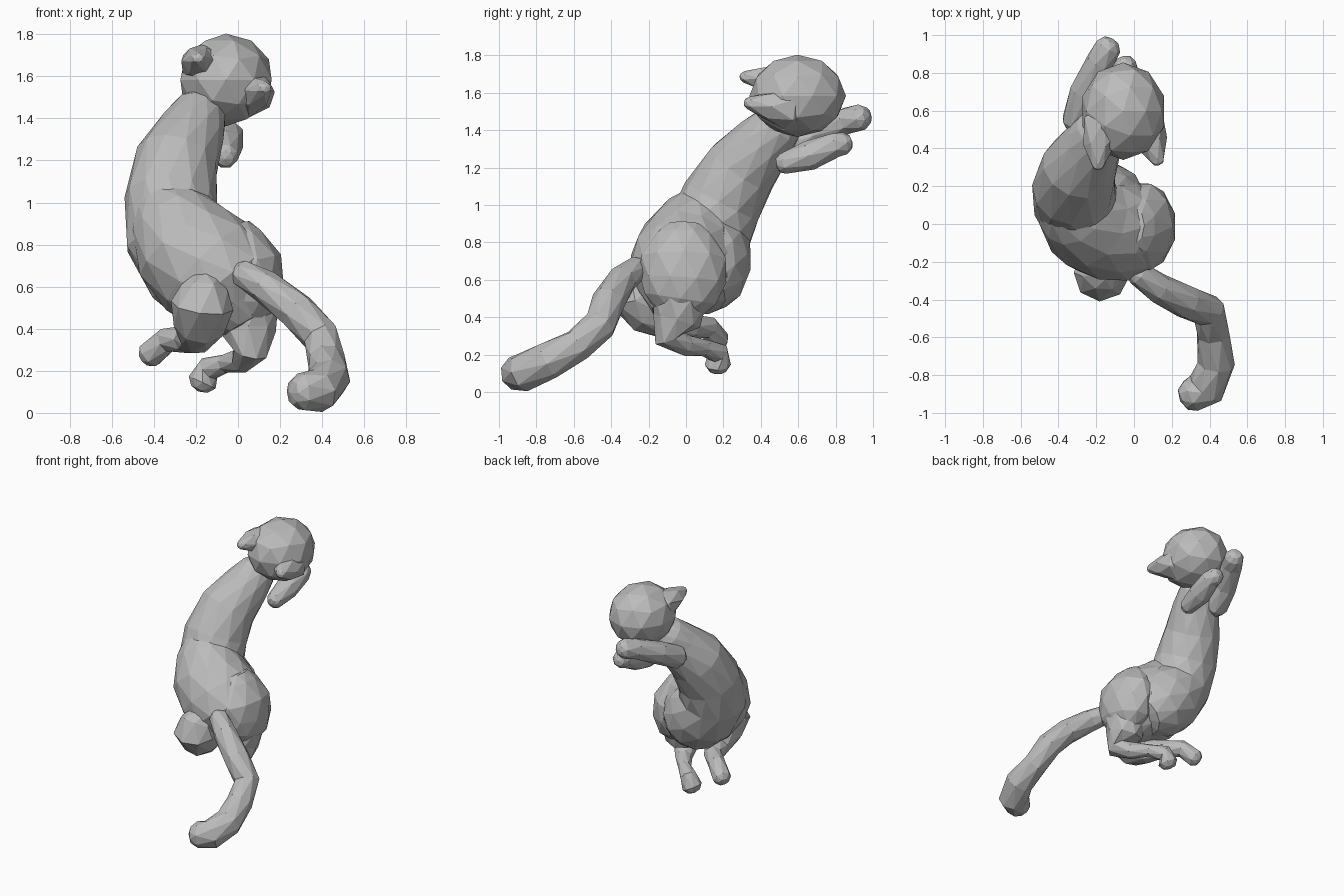
import bpy, bmesh, math
from mathutils import Vector, Matrix

cube = bpy.data.objects.get("Cube")
if cube:
    bpy.data.objects.remove(cube, do_unlink=True)

grey = bpy.data.materials.new("plain grey")
grey.use_nodes = True
grey.diffuse_color = (0.5, 0.5, 0.5, 1)
bsdf = next(n for n in grey.node_tree.nodes if n.type == 'BSDF_PRINCIPLED')
bsdf.inputs["Base Color"].default_value = (0.5, 0.5, 0.5, 1)


def finish(name, bm):
    bmesh.ops.recalc_face_normals(bm, faces=bm.faces)
    mesh = bpy.data.meshes.new(name)
    bm.to_mesh(mesh)
    bm.free()
    mesh.materials.append(grey)
    ob = bpy.data.objects.new(name, mesh)
    bpy.context.collection.objects.link(ob)
    return ob


def limb(name, path, sides=8, flat=1.0):
    """Faceted tube through (x, y, z, radius) points, with rounded ends."""
    pts = [Vector(p[:3]) for p in path]
    rad = [p[3] for p in path]
    n = len(pts)
    tang = [(pts[min(i + 1, n - 1)] - pts[max(i - 1, 0)]).normalized() for i in range(n)]
    # Carry one frame along the path so the rings do not twist
    across = tang[0].orthogonal().normalized()
    if abs(tang[0].x) < 0.9:
        across = (Vector((1, 0, 0)) - tang[0] * tang[0].x).normalized()
    frames = [(pts[0] - tang[0] * rad[0] * 0.5, tang[0], across, rad[0] * 0.65)]
    for i in range(n):
        if i:
            across = tang[i - 1].rotation_difference(tang[i]) @ across
        frames.append((pts[i], tang[i], across, rad[i]))
    frames.append((pts[-1] + tang[-1] * rad[-1] * 0.5, tang[-1], across, rad[-1] * 0.65))

    bm = bmesh.new()
    rings = []
    for k, (c, t, a, r) in enumerate(frames):
        b = t.cross(a)
        ring = []
        for s in range(sides):
            ang = math.tau * (s + 0.5 * (k % 2)) / sides
            ring.append(bm.verts.new(c + a * r * math.cos(ang) + b * r * flat * math.sin(ang)))
        rings.append(ring)
    # Staggered rings joined by triangles
    for k in range(len(rings) - 1):
        p, q = rings[k], rings[k + 1]
        for s in range(sides):
            e = (s + 1) % sides
            if k % 2 == 0:
                bm.faces.new((p[s], p[e], q[s]))
                bm.faces.new((p[e], q[e], q[s]))
            else:
                bm.faces.new((p[s], q[e], q[s]))
                bm.faces.new((p[s], p[e], q[e]))
    # Shallow points close both ends
    for ring, c, t, r in ((rings[0], frames[0][0], -tang[0], rad[0]),
                          (rings[-1], frames[-1][0], tang[-1], rad[-1])):
        tip = bm.verts.new(c + t * r * 0.18)
        for s in range(sides):
            bm.faces.new((ring[s], ring[(s + 1) % sides], tip))
    return finish(name, bm)


# Head: faceted ball
bm = bmesh.new()
bmesh.ops.create_icosphere(bm, subdivisions=2, radius=1)
bm.transform(Matrix.Translation((-0.057, 0.597, 1.583))
             @ Matrix.Diagonal((0.228, 0.258, 0.22, 1)))
finish("head", bm)

# Ears: broad at the base, swept back
limb("right_ear", [(-0.16, 0.53, 1.655, 0.12), (-0.19, 0.41, 1.675, 0.08),
                   (-0.19, 0.31, 1.685, 0.036)], 6, 0.85)
limb("left_ear", [(0.05, 0.54, 1.515, 0.125), (0.095, 0.43, 1.53, 0.085),
                  (0.125, 0.335, 1.545, 0.038)], 6, 0.9)

# Body
limb("torso", [(-0.18, 0.5, 1.43, 0.13), (-0.22, 0.42, 1.34, 0.16), (-0.29, 0.3, 1.2, 0.2),
               (-0.32, 0.19, 1.02, 0.22), (-0.31, 0.12, 0.85, 0.235),
               (-0.21, 0.1, 0.7, 0.25), (-0.11, 0.08, 0.6, 0.23)], 12)
limb("hips", [(-0.33, 0.08, 0.94, 0.2), (-0.25, 0.025, 0.8, 0.265), (-0.14, -0.015, 0.69, 0.285),
              (-0.05, -0.04, 0.6, 0.27), (0.0, -0.05, 0.51, 0.19)], 12)
limb("left_haunch", [(0.0, -0.01, 0.83, 0.12), (0.04, -0.015, 0.71, 0.17),
                     (0.06, -0.015, 0.6, 0.165), (0.06, -0.03, 0.5, 0.145)], 10, 1.4)

# Hind legs, tucked forward under the body
limb("left_hind_leg", [(0.05, -0.03, 0.5, 0.15), (0.05, -0.05, 0.38, 0.13),
                       (0.06, -0.09, 0.29, 0.085), (0.02, 0.0, 0.25, 0.06),
                       (-0.06, 0.1, 0.235, 0.045), (-0.14, 0.17, 0.21, 0.06),
                       (-0.17, 0.17, 0.145, 0.07)])
limb("right_hind_leg", [(-0.16, -0.24, 0.58, 0.12), (-0.17, -0.265, 0.51, 0.15),
                        (-0.18, -0.2, 0.43, 0.13), (-0.2, -0.08, 0.36, 0.085),
                        (-0.25, 0.03, 0.35, 0.065), (-0.34, 0.12, 0.345, 0.06),
                        (-0.42, 0.17, 0.275, 0.065)])

# Forelegs, stretched out ahead
limb("right_foreleg", [(-0.3, 0.54, 1.3, 0.085), (-0.26, 0.7, 1.38, 0.08),
                       (-0.18, 0.86, 1.45, 0.074), (-0.135, 0.94, 1.47, 0.07)])
limb("left_foreleg", [(-0.06, 0.52, 1.22, 0.06), (-0.055, 0.66, 1.265, 0.08),
                      (-0.04, 0.8, 1.32, 0.07), (-0.05, 0.85, 1.33, 0.06)])

# Tail, sweeping down to a thick tip
limb("tail", [(0.02, -0.26, 0.665, 0.065), (0.13, -0.34, 0.6, 0.08), (0.28, -0.415, 0.485, 0.09),
              (0.395, -0.46, 0.36, 0.09), (0.42, -0.58, 0.25, 0.09),
              (0.435, -0.74, 0.165, 0.1), (0.38, -0.87, 0.105, 0.105), (0.3, -0.91, 0.1, 0.092)])
